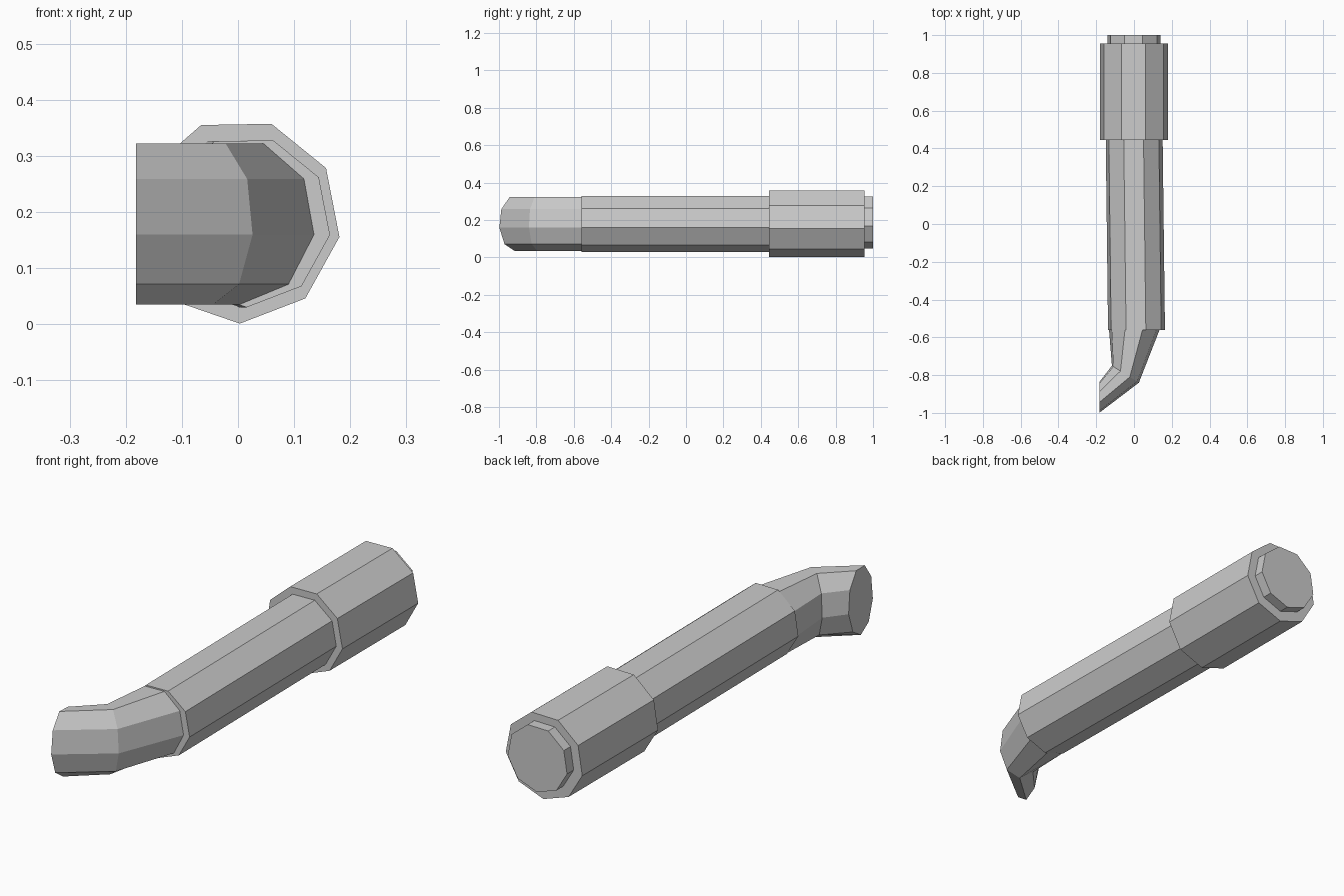
import bpy, bmesh, math
from mathutils import Vector

if "Cube" in bpy.data.objects:
    bpy.data.objects.remove(bpy.data.objects["Cube"])

SIDES = 9
grey = bpy.data.materials.new("grey")
grey.diffuse_color = (0.6, 0.6, 0.6, 1)
grey.use_nodes = True
grey.node_tree.nodes["Principled BSDF"].inputs["Base Color"].default_value = grey.diffuse_color


def ring(center, across, height):
    """Nine-sided ring; 'across' is the horizontal radius vector."""
    pts = []
    for i in range(SIDES):
        a = math.radians(-89 + i * 360 / SIDES)
        pts.append(Vector(center) + Vector(across) * math.cos(a)
                   + Vector((0, 0, height * math.sin(a))))
    return pts


def loft(name, rings):
    """Join rings into a closed, flat-shaded tube."""
    bm = bmesh.new()
    loops = [[bm.verts.new(p) for p in r] for r in rings]
    for a, b in zip(loops, loops[1:]):
        for i in range(SIDES):
            j = (i + 1) % SIDES
            bm.faces.new((a[i], a[j], b[j], b[i]))
    bm.faces.new(loops[0])
    bm.faces.new(loops[-1])
    bmesh.ops.recalc_face_normals(bm, faces=bm.faces)
    mesh = bpy.data.meshes.new(name)
    bm.to_mesh(mesh)
    bm.free()
    mesh.materials.append(grey)
    bpy.context.collection.objects.link(bpy.data.objects.new(name, mesh))


def straight(name, x0, y0, x1, y1, z, r):
    loft(name, [ring((x0, y0, z), (r, 0, 0), r), ring((x1, y1, z), (r, 0, 0), r)])


# Long pipe, drifting slightly sideways towards the front
straight("pipe", 0.0128, -0.56, 0.0, 0.50, 0.183, 0.153)
# Wide collar at the back
straight("collar", 0.0, 0.445, 0.0, 0.955, 0.184, 0.183)
# End plug set into the collar
straight("end_plug", 0.0, 0.90, 0.0, 1.0, 0.19, 0.142)

# Bent spout turning to the left
loft("bent_spout", [
    ring((0.002, -0.555, 0.1825), (0.137, 0, 0), 0.1475),
    ring((-0.0457, -0.795, 0.1825), (0.0725, -0.0456, 0), 0.1475),
    ring((-0.182, -0.916, 0.1825), (0, -0.083, 0), 0.1475),
])
